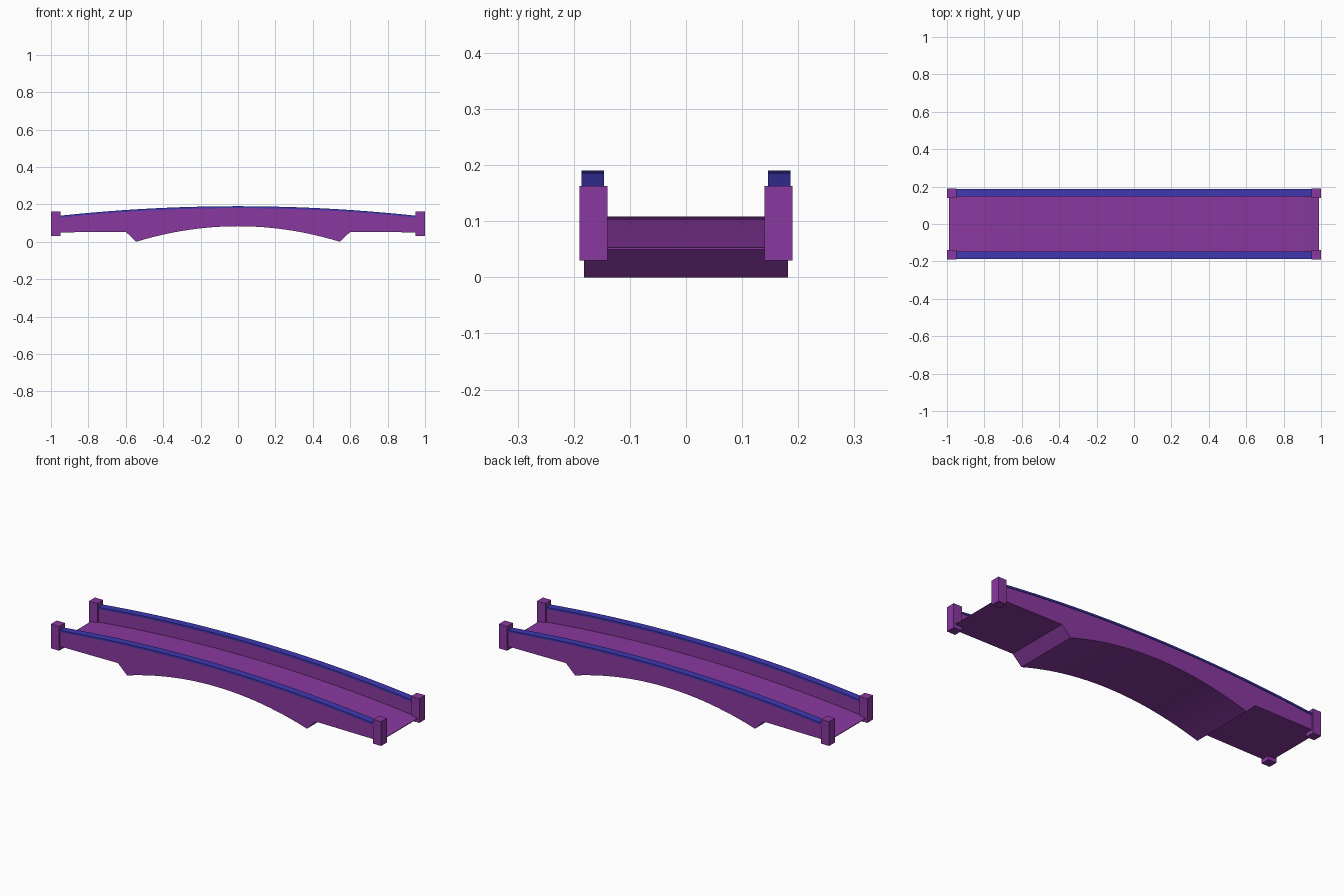
import bpy, bmesh

if "Cube" in bpy.data.objects:
    bpy.data.objects.remove(bpy.data.objects["Cube"])

N = 32
END = 0.99


def curve_x(half, n=N):
    return [-half + 2 * half * i / n for i in range(n + 1)]


def deck_z(x):
    return 0.108 - 0.056 * x * x


def rail_z(x):
    return 0.190 - 0.056 * x * x


def arch_z(x):
    return 0.083 * (1 - (x / 0.545) ** 2)


def extrude_profile(name, pts, y0, y1):
    """Extrude a closed outline in the xz plane from y0 to y1."""
    bm = bmesh.new()
    face = bm.faces.new([bm.verts.new((x, y0, z)) for x, z in pts])
    res = bmesh.ops.extrude_face_region(bm, geom=[face])
    moved = [v for v in res["geom"] if isinstance(v, bmesh.types.BMVert)]
    bmesh.ops.translate(bm, verts=moved, vec=(0, y1 - y0, 0))
    bmesh.ops.recalc_face_normals(bm, faces=bm.faces)
    mesh = bpy.data.meshes.new(name)
    bm.to_mesh(mesh)
    bm.free()
    obj = bpy.data.objects.new(name, mesh)
    bpy.context.collection.objects.link(obj)
    bpy.ops.object.select_all(action='DESELECT')
    obj.select_set(True)
    bpy.context.view_layer.objects.active = obj
    bpy.ops.object.shade_smooth_by_angle(angle=0.5)
    return obj


def mat(name, color):
    m = bpy.data.materials.new(name)
    m.diffuse_color = color
    m.use_nodes = True
    m.node_tree.nodes["Principled BSDF"].inputs["Base Color"].default_value = m.diffuse_color
    return m


stone = mat("stone", (0.25, 0.04, 0.35, 1))
coping = mat("coping", (0.05, 0.04, 0.45, 1))

xs = curve_x(END)

# Arched deck body with flat approach undersides and pointed springers
body = [(x, deck_z(x)) for x in xs]
body += [(END, 0.050), (0.60, 0.053)]
body += [(x, arch_z(x)) for x in reversed(curve_x(0.545, 24))]
body += [(-0.60, 0.053), (-END, 0.050)]
extrude_profile("bridge_deck", body, -0.182, 0.182).data.materials.append(stone)

for side, s in (("front", -1), ("back", 1)):
    # Parapet wall
    wall = [(x, rail_z(x) - 0.008) for x in xs]
    wall += [(x, deck_z(x) - 0.001) for x in reversed(xs)]
    extrude_profile(side + "_parapet", wall, s * 0.149, s * 0.182).data.materials.append(stone)

    # Thin coping along the wall top
    cap = [(x, rail_z(x)) for x in xs]
    cap += [(x, rail_z(x) - 0.010) for x in reversed(xs)]
    extrude_profile(side + "_coping", cap, s * 0.146, s * 0.186).data.materials.append(coping)

    # End posts
    for end, e in (("left", -1), ("right", 1)):
        post = [(e * 0.95, 0.03), (e * 1.0, 0.03), (e * 1.0, 0.163), (e * 0.95, 0.163)]
        extrude_profile(f"{side}_{end}_post", post, s * 0.14, s * 0.19).data.materials.append(stone)
